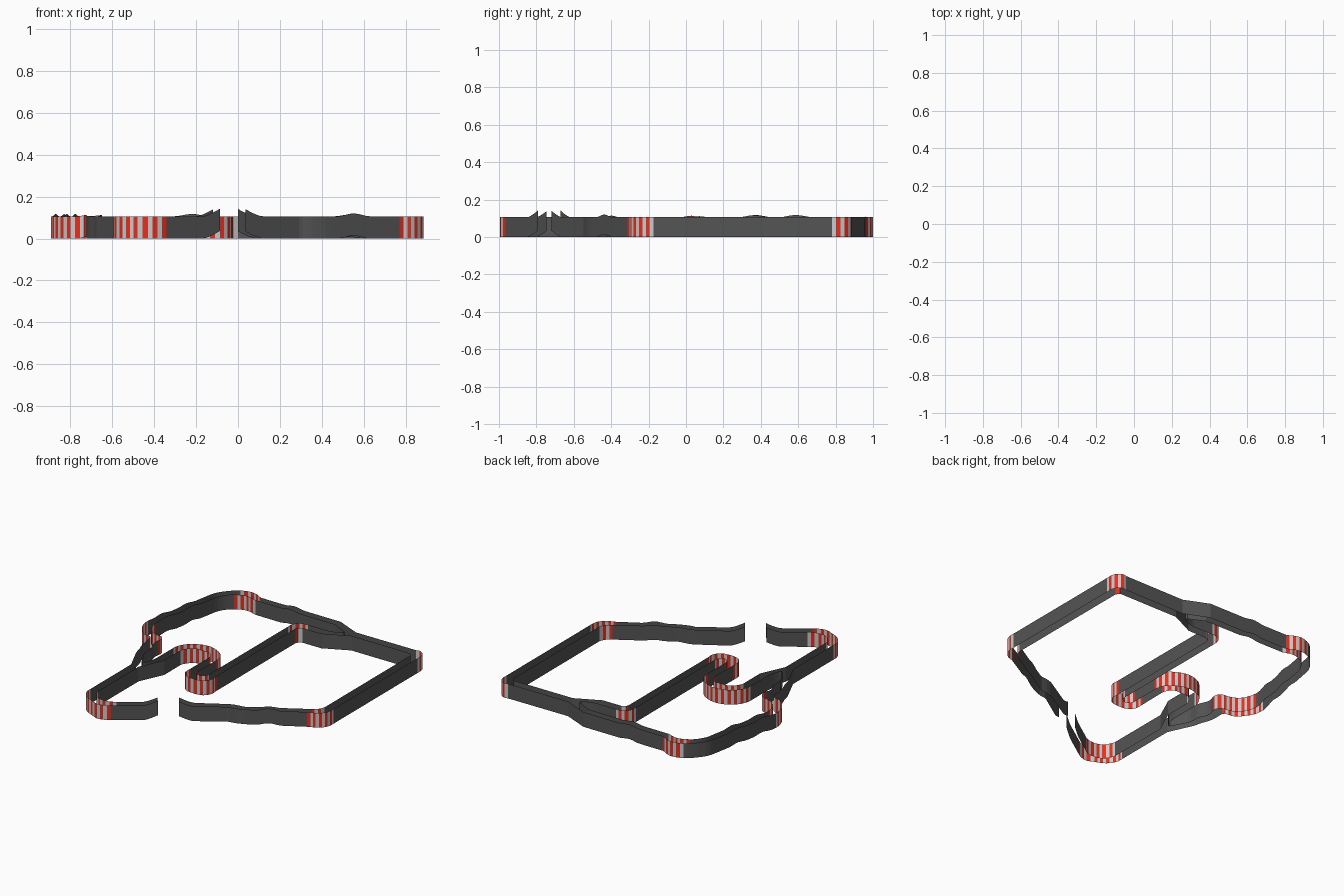
import bpy, bmesh, math
from mathutils import Vector

HEIGHT, STEP, LONG = 0.106, 0.022, 0.122

# Plan-view paths; long spans stay straight, short spans are curved
OUTER = [(-.085,-.79),(-.34,-.965),(-.385,-.988),(-.43,-.995),(-.48,-.975),(-.55,-.94),
         (-.59,-.885),(-.595,-.83),(-.595,-.37),(-.675,-.195),(-.685,-.15),(-.71,-.08),
         (-.72,-.02),(-.735,.05),(-.80,.07),(-.87,.15),(-.892,.23),(-.885,.29),
         (-.79,.81),(-.765,.875),(-.685,.965),(-.595,1.0),(-.53,.985),(-.49,.963),
         (.15,.957),(.325,.88),(.805,.88),(.83,.886),(.865,.866),(.885,.825),
         (.885,-.195),(.87,-.25),(.825,-.292),(.79,-.302),(.44,-.50),(.35,-.537),
         (.29,-.55),(.035,-.72)]
INNER = [(0,-.67),(.28,-.505),(.335,-.487),(.40,-.475),(.785,-.247),(.812,-.215),(.822,-.185),
         (.822,.79),(.805,.818),(.33,.82),(.15,.735),(0,.735),(-.025,.722),(-.033,.70),
         (-.033,-.215),(-.03,-.25),(-.05,-.29),(-.085,-.312),(-.18,-.312),(-.225,-.285),
         (-.24,-.24),(-.237,0),(-.25,.045),(-.285,.077),(-.34,.077),(-.39,.077),(-.435,.04),
         (-.455,-.005),(-.455,-.195),(-.535,-.37),(-.535,-.83),(-.52,-.87),(-.49,-.908),
         (-.435,-.925),(-.36,-.91),(-.12,-.745)]
ISLAND = [(.255,.848),(.145,.903),(-.50,.913),(-.55,.93),(-.605,.93),(-.68,.89),(-.72,.84),
          (-.74,.79),(-.825,.315),(-.832,.25),(-.815,.18),(-.78,.13),(-.725,.105),(-.67,.09),
          (-.65,.045),(-.66,0),(-.655,-.04),(-.63,-.10),(-.62,-.19),(-.56,-.30),(-.515,-.195),
          (-.515,0),(-.50,.06),(-.445,.125),(-.34,.155),(-.245,.125),(-.185,.065),(-.175,0),
          (-.175,-.2),(-.165,-.235),(-.135,-.25),(-.10,-.235),(-.09,-.2),(-.09,.70),
          (-.088,.742),(-.06,.785),(0,.797),(.15,.795)]

# Corners painted with kerb stripes: x0, x1, y0, y1
STRIPED = [(-.61,-.34,-1.01,-.83),(.775,.9,-.32,-.18),(.80,.9,.785,.9),(-.11,0,.69,.81),
           (-.25,-.02,-.33,-.2),(-.53,-.17,0,.17),(-.9,-.64,.03,.25),(-.66,-.49,.9,1.01)]
# Humps: x, y, radius, height
HUMPS = [(.55,-.433,.09,.014),(-.22,.935,.09,.014),(-.845,.37,.09,.014),
         (-.80,.59,.09,.014),(-.69,.04,.08,.014)]


def lift(p):
    z = 0
    for x, y, r, h in HUMPS:
        d = math.hypot(p.x - x, p.y - y)
        if d < r:
            z += h * .5 * (1 + math.cos(math.pi * d / r))
    # jump ramp either side of the gap
    t = min(1, max(0, 1 - (math.hypot(p.x + .04, p.y + .735) - .07) / .10))
    return z + .038 * t ** 1.4


def sample(path, closed):
    pts = [Vector(p) for p in path]
    n = len(pts)
    at = lambda i: pts[i % n] if closed else pts[max(0, min(n - 1, i))]

    def tangent(i):
        a, b, c = at(i - 1), at(i), at(i + 1)
        for d in (b - a, c - b):
            if d.length > LONG:
                return d.normalized()
        return (c - a).normalized()

    out = []
    for i in range(n if closed else n - 1):
        a, b = at(i), at(i + 1)
        size = (b - a).length
        k = max(1, round(size / STEP))
        ta, tb = tangent(i) * size, tangent(i + 1) * size
        for j in range(k):
            t = j / k
            if size > LONG:
                out.append(a.lerp(b, t))
            else:
                out.append(a * (2*t**3 - 3*t**2 + 1) + ta * (t**3 - 2*t**2 + t)
                           + b * (3*t**2 - 2*t**3) + tb * (t**3 - t**2))
    if not closed:
        out.append(pts[-1])
    return out


def material(name, colour):
    m = bpy.data.materials.new(name)
    m.diffuse_color = (*colour, 1)
    return m


MATS = [material("wall_grey", (.09, .09, .09)), material("kerb_red", (.75, .03, .015)),
        material("kerb_white", (.6, .6, .6))]


def wall(name, path, closed=False):
    pts = sample(path, closed)
    bm = bmesh.new()
    cols = []
    for p in pts:
        z = lift(p)
        cols.append((bm.verts.new((p.x, p.y, z)), bm.verts.new((p.x, p.y, z + HEIGHT))))
    n = len(cols)
    for i in range(n if closed else n - 1):
        a, b = cols[i], cols[(i + 1) % n]
        f = bm.faces.new((a[0], b[0], b[1], a[1]))
        c = f.calc_center_median()
        if any(x0 < c.x < x1 and y0 < c.y < y1 for x0, x1, y0, y1 in STRIPED):
            f.material_index = 1 + i % 2
    me = bpy.data.meshes.new(name)
    bm.to_mesh(me)
    bm.free()
    for m in MATS:
        me.materials.append(m)
    ob = bpy.data.objects.new(name, me)
    bpy.context.collection.objects.link(ob)


# Track barriers
wall("outer_barrier", OUTER)
wall("inner_barrier", INNER)
wall("island_barrier", ISLAND, closed=True)
